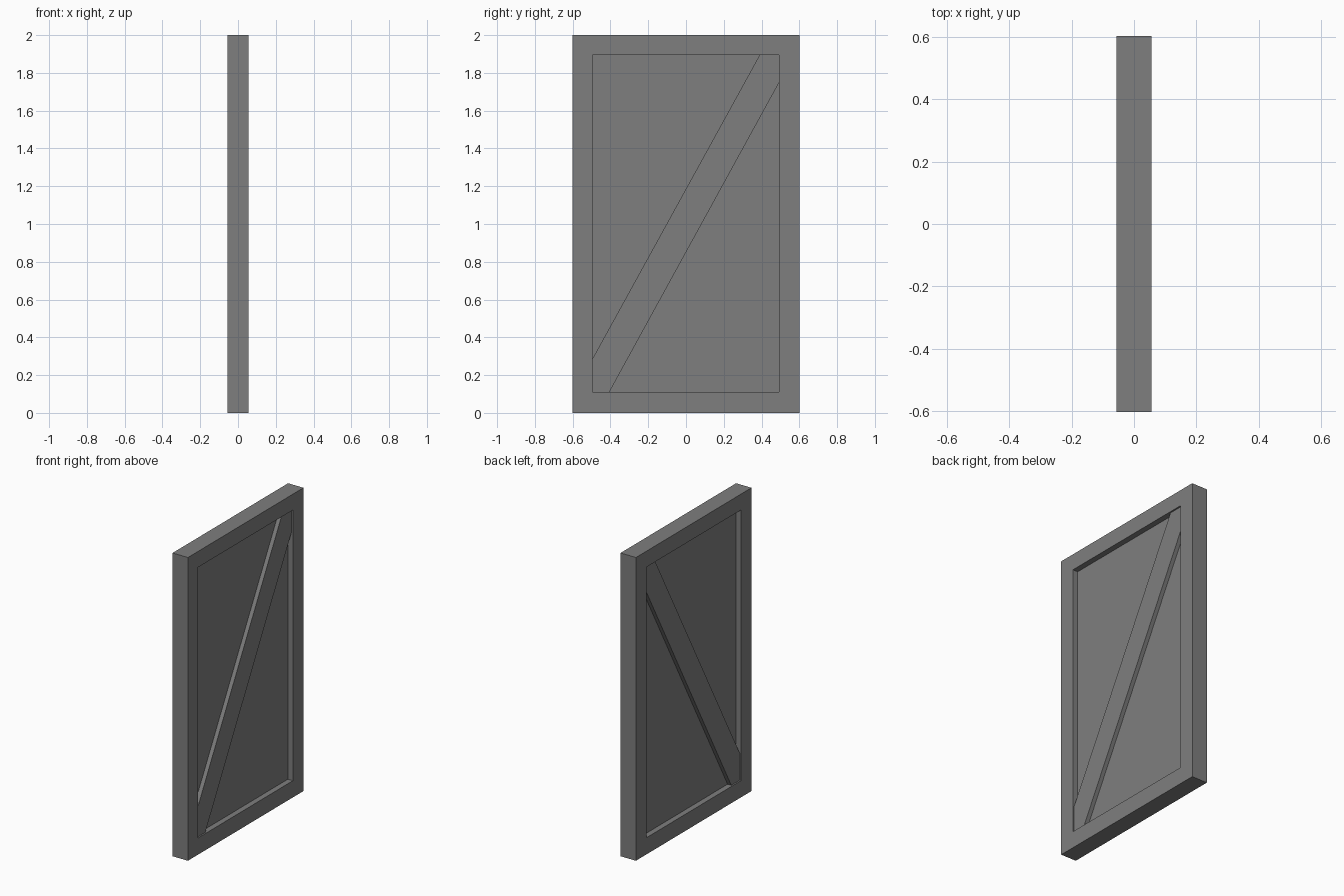
import bpy, bmesh

if "Cube" in bpy.data.objects:
    bpy.data.objects.remove(bpy.data.objects["Cube"])

grey = bpy.data.materials.new("mid grey")
grey.diffuse_color = (0.21, 0.21, 0.21, 1)
grey.use_nodes = True
grey.node_tree.nodes["Principled BSDF"].inputs["Base Color"].default_value = grey.diffuse_color

# Half thicknesses of each layer, and the opening of the frame
FRAME, BRACE, PANEL = 0.056, 0.046, 0.019
Y0, Y1, Z0, Z1 = -0.495, 0.492, 0.11, 1.895


def finish(name, bm):
    bmesh.ops.recalc_face_normals(bm, faces=bm.faces)
    mesh = bpy.data.meshes.new(name)
    bm.to_mesh(mesh)
    bm.free()
    mesh.materials.append(grey)
    obj = bpy.data.objects.new(name, mesh)
    bpy.context.collection.objects.link(obj)


def rect(y0, y1, z0, z1):
    return [(y0, z0), (y1, z0), (y1, z1), (y0, z1)]


def slab(name, outline, half):
    """Extrude a y-z outline through the thickness."""
    bm = bmesh.new()
    front = [bm.verts.new((half, y, z)) for y, z in outline]
    back = [bm.verts.new((-half, y, z)) for y, z in outline]
    bm.faces.new(front)
    bm.faces.new(back[::-1])
    n = len(outline)
    for i in range(n):
        j = (i + 1) % n
        bm.faces.new((front[i], back[i], back[j], front[j]))
    finish(name, bm)


# Surrounding frame: a rectangular ring
bm = bmesh.new()
loops = [[bm.verts.new((x, y, z)) for y, z in shape]
         for shape, x in ((rect(-0.602, 0.602, 0, 2), FRAME),
                          (rect(Y0, Y1, Z0, Z1), FRAME),
                          (rect(Y0, Y1, Z0, Z1), -FRAME),
                          (rect(-0.602, 0.602, 0, 2), -FRAME))]
for k in range(4):
    a, b = loops[k], loops[(k + 1) % 4]
    for i in range(4):
        j = (i + 1) % 4
        bm.faces.new((a[i], a[j], b[j], b[i]))
finish("door_frame", bm)

# Recessed centre panel
slab("centre_panel", rect(Y0, Y1, Z0, Z1), PANEL)

# Diagonal brace, clipped to the corners of the opening
slab("diagonal_brace", [(Y0, Z0), (-0.406, Z0), (Y1, 1.747),
                        (Y1, Z1), (0.39, Z1), (Y0, 0.287)], BRACE)
